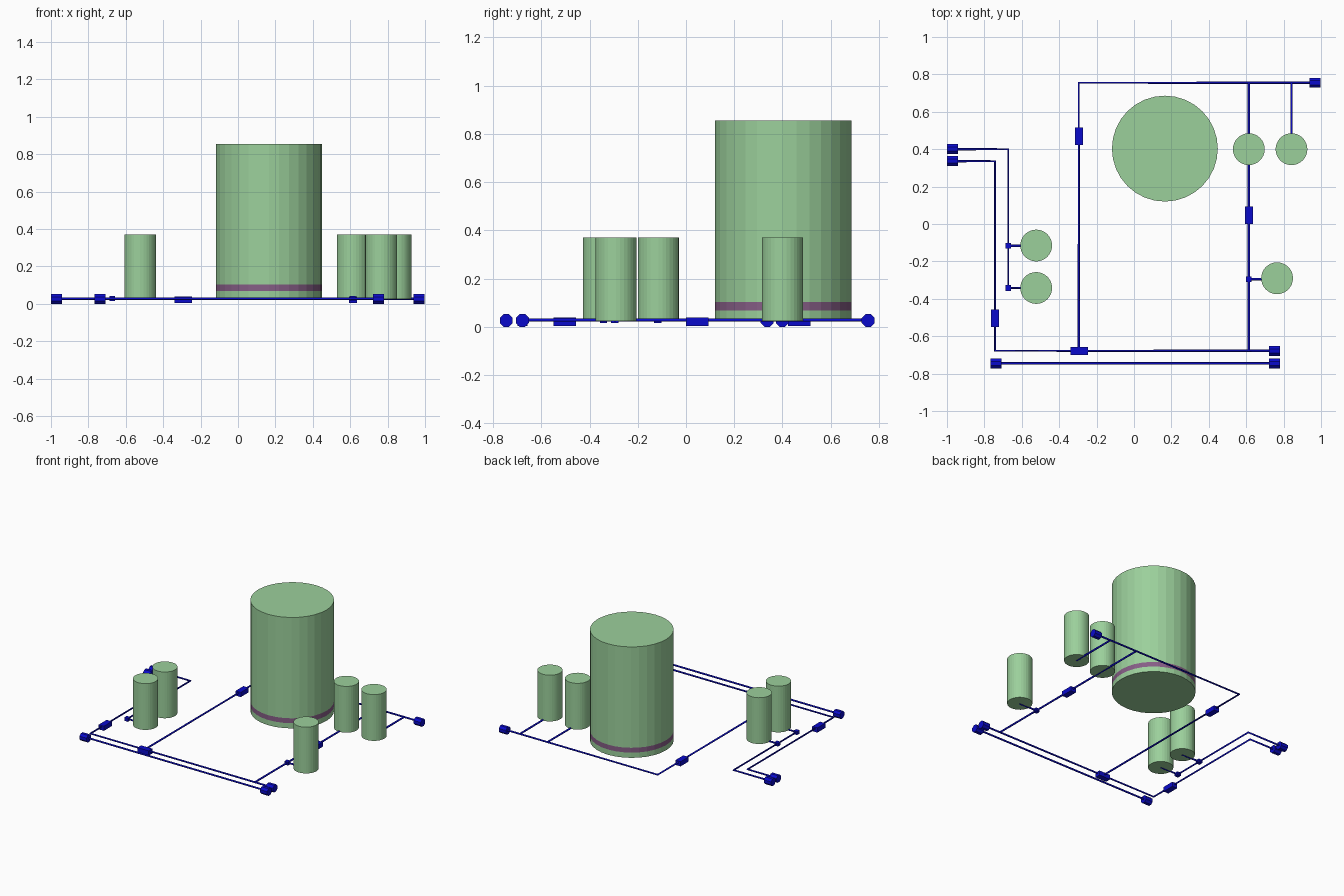
import bpy, bmesh, math
from mathutils import Vector

cube = bpy.data.objects.get("Cube")
if cube:
    bpy.data.objects.remove(cube, do_unlink=True)


def material(name, rgb):
    m = bpy.data.materials.new(name)
    m.use_nodes = True
    m.diffuse_color = (*rgb, 1)
    m.node_tree.nodes["Principled BSDF"].inputs["Base Color"].default_value = (*rgb, 1)
    return m


GREEN = material("tank green", (0.33, 0.63, 0.33))
PURPLE = material("band purple", (0.24, 0.11, 0.24))
BLUE = material("pipe blue", (0.003, 0.003, 0.60))

PIPE_Z = 0.028
PIPE_R = 0.0065


def finish(name, bm, *mats):
    bmesh.ops.recalc_face_normals(bm, faces=bm.faces[:])
    mesh = bpy.data.meshes.new(name)
    bm.to_mesh(mesh)
    bm.free()
    for m in mats:
        mesh.materials.append(m)
    obj = bpy.data.objects.new(name, mesh)
    bpy.context.collection.objects.link(obj)
    return obj


def tank(name, x, y, radius, levels, sides=32, band=None):
    """Closed cylinder stacked through the given heights; one layer may be a band."""
    bm = bmesh.new()
    rings = []
    for z in levels:
        rings.append([bm.verts.new((x + radius * math.cos(math.tau * i / sides),
                                    y + radius * math.sin(math.tau * i / sides), z))
                      for i in range(sides)])
    for layer, (low, high) in enumerate(zip(rings, rings[1:])):
        for i in range(sides):
            j = (i + 1) % sides
            face = bm.faces.new((low[i], low[j], high[j], high[i]))
            face.material_index = int(layer == band)
    bm.faces.new(rings[0][::-1])
    bm.faces.new(rings[-1])
    finish(name, bm, GREEN, PURPLE)


def pipe(name, *points):
    """Round pipe with mitred corners along a flat path."""
    curve = bpy.data.curves.new(name, "CURVE")
    curve.dimensions = "3D"
    curve.bevel_depth = PIPE_R
    curve.bevel_resolution = 2
    curve.use_fill_caps = True
    spline = curve.splines.new("POLY")
    spline.points.add(len(points) - 1)
    for p, (x, y) in zip(spline.points, points):
        p.co = (x, y, PIPE_Z, 1)
    curve.materials.append(BLUE)
    obj = bpy.data.objects.new(name, curve)
    bpy.context.collection.objects.link(obj)


def box(name, x, y, z, size):
    bm = bmesh.new()
    bmesh.ops.create_cube(bm, size=1)
    bmesh.ops.scale(bm, vec=size, verts=bm.verts)
    bmesh.ops.translate(bm, vec=(x, y, z), verts=bm.verts)
    finish(name, bm, BLUE)


def end_cap(name, x, y):
    """Octagonal coupling lying along x, flats facing up and sideways."""
    bm = bmesh.new()
    half, radius = 0.029, 0.0265 / math.cos(math.pi / 8)
    ends = []
    for dx in (-half, half):
        ends.append([bm.verts.new(Vector((x + dx,
                                          y + radius * math.cos(math.pi / 8 + k * math.pi / 4),
                                          0.0265 + radius * math.sin(math.pi / 8 + k * math.pi / 4))))
                     for k in range(8)])
    for k in range(8):
        n = (k + 1) % 8
        bm.faces.new((ends[0][k], ends[0][n], ends[1][n], ends[1][k]))
    for ring in ends:
        bm.faces.new(ring)
    finish(name, bm, BLUE)


# Tanks
tank("main_tank", 0.165, 0.403, 0.283, (0.028, 0.067, 0.103, 0.855), band=1)
small_tanks = {
    "back_inner": (0.614, 0.4), "back_outer": (0.842, 0.4), "front_left": (0.765, -0.29),
    "right_rear": (-0.523, -0.115), "right_front": (-0.523, -0.342),
}
for label, (x, y) in small_tanks.items():
    tank("small_tank_" + label, x, y, 0.085, (0.025, 0.37))

# Pipe runs
pipe("back_supply_pipe", (0.97, 0.755), (-0.295, 0.755), (-0.295, -0.678))
pipe("outer_loop_pipe", (-0.97, 0.336), (-0.743, 0.336), (-0.743, -0.678), (0.75, -0.678))
pipe("inner_feed_pipe", (-0.97, 0.4), (-0.673, 0.4), (-0.673, -0.342), (-0.523, -0.342))
pipe("inner_feed_branch", (-0.673, -0.117), (-0.523, -0.117))
pipe("front_pipe", (-0.74, -0.745), (0.75, -0.745))
pipe("cross_pipe", (0.614, 0.755), (0.614, -0.678))
pipe("cross_pipe_branch", (0.614, -0.295), (0.765, -0.295))
pipe("back_outer_branch", (0.842, 0.755), (0.842, 0.4))

# End couplings
for i, (x, y) in enumerate([(0.968, 0.755), (-0.971, 0.4), (-0.971, 0.336),
                            (-0.738, -0.745), (0.752, -0.745), (0.752, -0.678)]):
    end_cap(f"end_coupling_{i + 1}", x, y)

# Inline valves
for i, (x, y) in enumerate([(-0.295, 0.47), (0.614, 0.047), (-0.743, -0.503)]):
    box(f"valve_{i + 1}", x, y, 0.022, (0.043, 0.093, 0.035))
box("front_valve", -0.293, -0.678, 0.022, (0.093, 0.043, 0.035))

# Tee joints
for i, (x, y) in enumerate([(-0.673, -0.117), (-0.673, -0.342), (0.614, -0.295)]):
    box(f"tee_joint_{i + 1}", x, y, PIPE_Z, (0.03, 0.03, 0.025))
